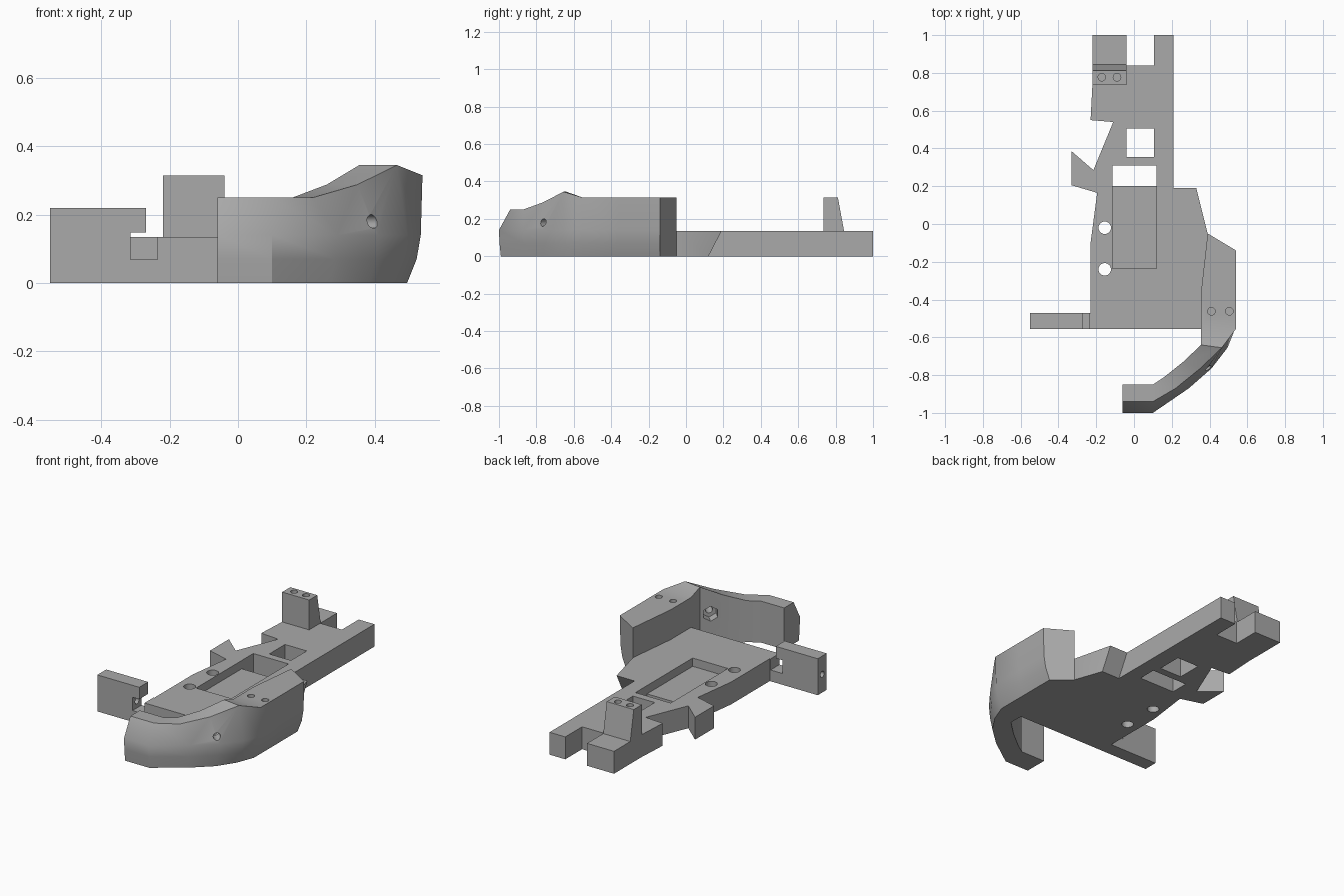
import bpy, bmesh
from mathutils import Vector

cube = bpy.data.objects.get("Cube")
if cube:
    bpy.data.objects.remove(cube)

grey = bpy.data.materials.new("plain grey")
grey.use_nodes = True
GREY = (0.4, 0.4, 0.4, 1)
grey.diffuse_color = GREY
grey.node_tree.nodes["Principled BSDF"].inputs["Base Color"].default_value = GREY


def loft(name, rings):
    """Closed solid through rings with equal point counts."""
    bm = bmesh.new()
    loops = [[bm.verts.new(p) for p in ring] for ring in rings]
    n = len(loops[0])
    for a, b in zip(loops, loops[1:]):
        for i in range(n):
            j = (i + 1) % n
            bm.faces.new((a[i], a[j], b[j], b[i]))
    bm.faces.new(loops[0][::-1])
    bm.faces.new(loops[-1])
    bmesh.ops.recalc_face_normals(bm, faces=bm.faces)
    mesh = bpy.data.meshes.new(name)
    bm.to_mesh(mesh)
    bm.free()
    mesh.materials.append(grey)
    ob = bpy.data.objects.new(name, mesh)
    bpy.context.collection.objects.link(ob)
    return ob


def box(name, x0, x1, y0, y1, z0, z1):
    corners = [(x0, y0), (x1, y0), (x1, y1), (x0, y1)]
    return loft(name, [[(x, y, z) for x, y in corners] for z in (z0, z1)])


def rod(start, end, radius, sides=24):
    start, end = Vector(start), Vector(end)
    bpy.ops.mesh.primitive_cylinder_add(vertices=sides, radius=radius, depth=(end - start).length,
                                        location=(start + end) / 2)
    ob = bpy.context.object
    ob.rotation_euler = (end - start).to_track_quat('Z', 'Y').to_euler()
    ob.data.materials.append(grey)
    return ob


def cut(ob, cutters):
    """Subtract the cutters and remove them."""
    for c in cutters:
        c.hide_render = True
        mod = ob.modifiers.new("cut", 'BOOLEAN')
        mod.operation, mod.solver, mod.object = 'DIFFERENCE', 'EXACT', c
        bpy.context.view_layer.objects.active = ob
        bpy.ops.object.modifier_apply(modifier=mod.name)
        bpy.data.objects.remove(c)


def soften(ob, angle):
    bpy.ops.object.select_all(action='DESELECT')
    ob.select_set(True)
    bpy.context.view_layer.objects.active = ob
    bpy.ops.object.shade_smooth_by_angle(angle=angle)


T = 0.135  # plate thickness

# Base plate, with the right shoulder leaning in underneath
outline = [(-0.22, 1), (-0.04, 1), (-0.04, 0.84), (0.105, 0.84), (0.105, 1), (0.21, 1),
           (0.21, 0.19), (0.33, 0.19), (0.39, -0.05), (0.355, -0.36), (0.355, -0.555),
           (-0.23, -0.555), (-0.23, -0.1), (-0.195, 0.165), (-0.33, 0.205), (-0.33, 0.385),
           (-0.215, 0.285), (-0.11, 0.54), (-0.23, 0.55), (-0.22, 0.74)]
under = [(x, 0.12 if y == 0.19 else y, 0) for x, y in outline]
plate = loft("base_plate", [under, [(x, y, T) for x, y in outline]])
cut(plate, [box("pocket", -0.115, 0.12, -0.235, 0.25, 0.085, 0.3),
            box("slot", -0.115, 0.12, 0.2, 0.31, -0.1, 0.3),
            box("window", -0.04, 0.105, 0.355, 0.505, -0.1, 0.3)]
    + [rod((-0.155, y, -0.1), (-0.155, y, 0.3), 0.033) for y in (-0.02, -0.24)])
soften(plate, 0.5)

# Rear post with sloped back and two screw holes
side = [(0.735, T), (0.845, T), (0.812, 0.315), (0.735, 0.315)]
post = loft("rear_post", [[(x, y, z) for y, z in side] for x in (-0.22, -0.04)])
cut(post, [rod((x, 0.777, 0.22), (x, 0.777, 0.4), 0.02) for x in (-0.17, -0.09)])
soften(post, 0.5)

# Side bracket with a stepped notch and a hole in its end
profile = [(-0.55, 0), (-0.23, 0), (-0.23, T), (-0.235, T), (-0.235, 0.068), (-0.315, 0.068),
           (-0.315, 0.148), (-0.27, 0.148), (-0.27, 0.22), (-0.55, 0.22)]
bracket = loft("side_bracket", [[(x, y, z) for x, z in profile] for y in (-0.555, -0.47)])
cut(bracket, [rod((-0.6, -0.512, 0.11), (-0.29, -0.512, 0.11), 0.018)])
soften(bracket, 0.5)

# Curved bumper and side wall: inner x, y, outer top x, y, belly x, y, foot x, y, top z
stations = [
    (-0.06, -0.85, -0.06, -0.94, -0.06, -1.00, -0.06, -0.99, 0.25),
    (0.10, -0.85, 0.10, -0.94, 0.10, -1.00, 0.10, -0.99, 0.25),
    (0.16, -0.81, 0.22, -0.87, 0.29, -0.87, 0.27, -0.87, 0.25),
    (0.26, -0.73, 0.35, -0.765, 0.41, -0.765, 0.385, -0.765, 0.288),
    (0.355, -0.64, 0.465, -0.655, 0.495, -0.655, 0.455, -0.66, 0.345),
    (0.355, -0.555, 0.54, -0.555, 0.535, -0.555, 0.495, -0.555, 0.315),
    (0.355, -0.36, 0.54, -0.36, 0.535, -0.36, 0.495, -0.36, 0.315),
    (0.39, -0.05, 0.54, -0.14, 0.535, -0.14, 0.495, -0.14, 0.315)]
rings = []
for ix, iy, ox, oy, bx, by, fx, fy, top in stations:
    mx, my = bx * 0.7 + fx * 0.3, by * 0.7 + fy * 0.3
    rings.append([(ix, iy, 0), (ix, iy, top), (ox, oy, top), (bx, by, 0.14),
                  (mx, my, 0.07), (fx, fy, 0)])
wall = loft("bumper_wall", rings)
hole = Vector((0.4, -0.77, 0.18))
axis = Vector((0.7, -0.714, 0))
inner = hole - axis * 0.09
cut(wall, [rod((x, -0.462, 0.22), (x, -0.462, 0.4), 0.02) for x in (0.41, 0.505)]
    + [rod(hole - axis * 0.3, hole + axis * 0.2, 0.02),
       rod(inner - axis * 0.1, inner + axis * 0.02, 0.045, 6)])
soften(wall, 0.55)
